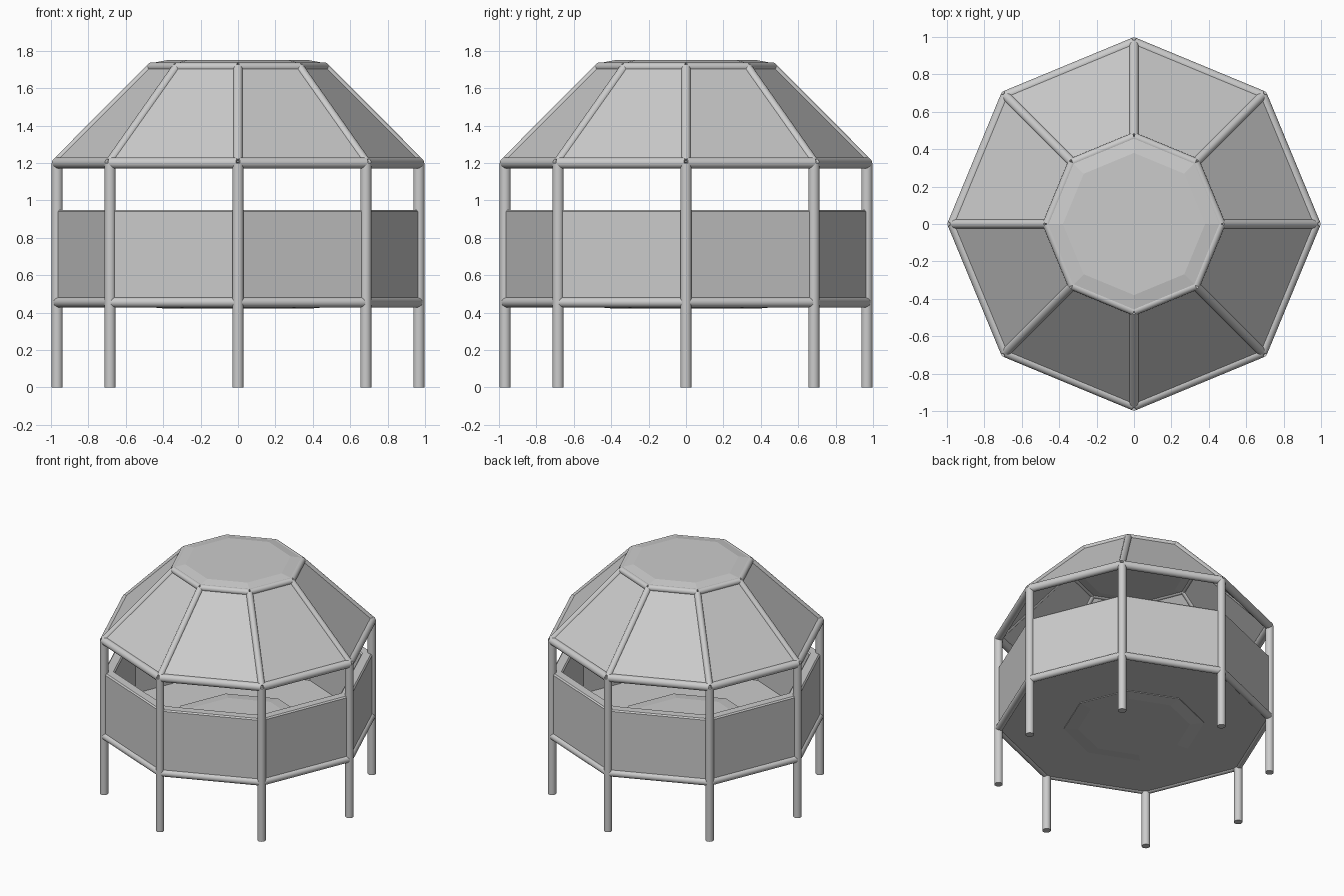
import bpy, bmesh, math
from mathutils import Vector

cube = bpy.data.objects.get("Cube")
if cube:
    bpy.data.objects.remove(cube, do_unlink=True)

grey = bpy.data.materials.new("light_grey")
grey.use_nodes = True
grey.diffuse_color = (0.6, 0.6, 0.6, 1)
grey.node_tree.nodes["Principled BSDF"].inputs["Base Color"].default_value = (0.6, 0.6, 0.6, 1)

SIDES = 8
R = 0.967        # radius of the post circle
TOP_R = 0.465    # radius of the roof opening


def corner(i, r, z):
    a = math.tau * i / SIDES
    return Vector((r * math.cos(a), r * math.sin(a), z))


def finish(name, bm):
    bmesh.ops.recalc_face_normals(bm, faces=bm.faces)
    mesh = bpy.data.meshes.new(name)
    bm.to_mesh(mesh)
    bm.free()
    mesh.materials.append(grey)
    ob = bpy.data.objects.new(name, mesh)
    bpy.context.collection.objects.link(ob)
    return ob


def smooth(ob):
    bpy.ops.object.select_all(action='DESELECT')
    ob.select_set(True)
    bpy.context.view_layer.objects.active = ob
    bpy.ops.object.shade_smooth_by_angle(angle=math.radians(35))


def tube(name, a, b, radius):
    """Round bar between two points."""
    bm = bmesh.new()
    d = b - a
    bmesh.ops.create_cone(bm, cap_ends=True, segments=20, radius1=radius,
                          radius2=radius, depth=d.length)
    rot = d.to_track_quat('Z', 'Y').to_matrix().to_4x4()
    rot.translation = (a + b) / 2
    bmesh.ops.transform(bm, matrix=rot, verts=bm.verts)
    smooth(finish(name, bm))


def lathe(name, profile, closed=False):
    """Eight-sided solid from (radius, height) pairs."""
    bm = bmesh.new()
    rings = [[bm.verts.new(corner(i, r, z)) for i in range(SIDES)] for r, z in profile]
    pairs = list(zip(rings, rings[1:]))
    if closed:
        pairs.append((rings[-1], rings[0]))
    else:
        bm.faces.new(rings[0])
        bm.faces.new(rings[-1])
    for low, high in pairs:
        for i in range(SIDES):
            j = (i + 1) % SIDES
            bm.faces.new((low[i], low[j], high[j], high[i]))
    return finish(name, bm)


# Posts, rails and rafters, repeated round the octagon
for i in range(SIDES):
    n = f"_{i + 1}"
    tube("post" + n, corner(i, R, 0), corner(i, R, 1.2), 0.03)
    tube("floor_rail" + n, corner(i, R, 0.455), corner(i + 1, R, 0.455), 0.027)
    tube("eave_rail" + n, corner(i, R, 1.2), corner(i + 1, R, 1.2), 0.03)
    tube("crown_rail" + n, corner(i, TOP_R, 1.713), corner(i + 1, TOP_R, 1.713), 0.024)
    tube("rafter" + n, corner(i, R, 1.205), corner(i, TOP_R, 1.71), 0.025)

# Parapet wall with a chamfered top
lathe("wall", [(0.975, 0.45), (0.975, 0.94), (0.965, 0.95),
               (0.9, 0.95), (0.89, 0.94), (0.89, 0.45)], closed=True)

# Sloping roof shell
lathe("roof", [(0.985, 1.205), (0.475, 1.715), (0.455, 1.70), (0.955, 1.2)], closed=True)

# Shallow cap over the roof opening
lathe("roof_cap", [(0.38, 1.69), (0.46, 1.70), (0.46, 1.735), (0.38, 1.75)])

# Floor and its raised centre plate
lathe("floor", [(0.96, 0.437), (0.96, 0.468)])
lathe("centre_plate", [(0.4, 0.423), (0.5, 0.432), (0.5, 0.475), (0.4, 0.487)])
